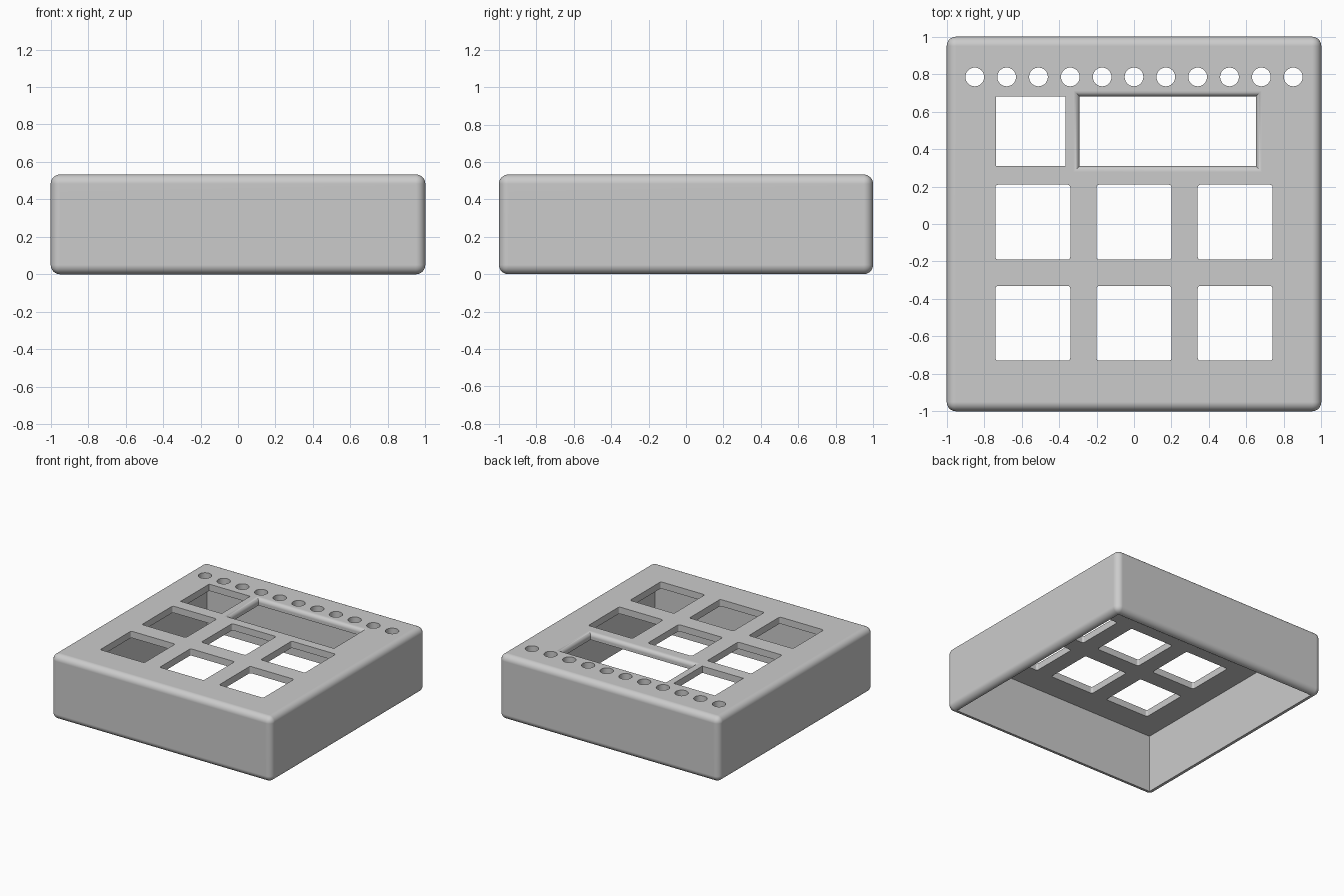
import bpy
import bmesh
import math
from mathutils import Matrix, Vector

HEIGHT, WALL, ROUND = 0.533, 0.055, 0.05

cube = bpy.data.objects.get("Cube")
if cube:
    bpy.data.objects.remove(cube, do_unlink=True)

grey = bpy.data.materials.new("plain grey")
grey.use_nodes = True
grey.diffuse_color = (0.6, 0.6, 0.6, 1)
grey.node_tree.nodes["Principled BSDF"].inputs["Base Color"].default_value = (0.6, 0.6, 0.6, 1)


def add_box(bm, x0, x1, y0, y1, z0, z1):
    size = Vector((x1 - x0, y1 - y0, z1 - z0))
    mid = Vector((x0 + x1, y0 + y1, z0 + z1)) / 2
    placing = Matrix.Translation(mid) @ Matrix.Diagonal(size).to_4x4()
    return bmesh.ops.create_cube(bm, size=1, matrix=placing)["verts"]


def make_object(name, bm):
    bmesh.ops.recalc_face_normals(bm, faces=bm.faces[:])
    mesh = bpy.data.meshes.new(name)
    bm.to_mesh(mesh)
    bm.free()
    mesh.materials.append(grey)
    obj = bpy.data.objects.new(name, mesh)
    bpy.context.collection.objects.link(obj)
    return obj


def cut(obj, cutter):
    mod = obj.modifiers.new("cut", "BOOLEAN")
    mod.operation, mod.solver, mod.object = "DIFFERENCE", "EXACT", cutter
    bpy.ops.object.modifier_apply(modifier=mod.name)
    bpy.data.objects.remove(cutter, do_unlink=True)


# Rounded outer block
bm = bmesh.new()
add_box(bm, -1, 1, -1, 1, 0, HEIGHT)
bmesh.ops.bevel(bm, geom=bm.edges[:], offset=ROUND, segments=8, profile=0.5, affect="EDGES")
case = make_object("case_cover", bm)
bpy.context.view_layer.objects.active = case
case.select_set(True)

# Hollow inside, open at the bottom
bm = bmesh.new()
inner = 1 - WALL
add_box(bm, -inner, inner, -inner, inner, -0.1, HEIGHT - WALL)
cut(case, make_object("cavity_cutter", bm))

# Openings through the top panel
bm = bmesh.new()
low, high = HEIGHT - 2 * WALL, HEIGHT + 0.1

# Six button openings with softened corners
for x in (-0.54, 0, 0.54):
    for y in (-0.53, 0.01):
        verts = add_box(bm, x - 0.2, x + 0.2, y - 0.2, y + 0.2, low, high)
        upright = [e for e in {e for v in verts for e in v.link_edges}
                   if abs(e.verts[0].co.z - e.verts[1].co.z) > 0.01]
        bmesh.ops.bevel(bm, geom=upright, offset=0.015, segments=4, profile=0.5, affect="EDGES")

# Small square opening
add_box(bm, -0.738, -0.365, 0.31, 0.68, low, high)

# Row of round holes
for i in range(11):
    bmesh.ops.create_cone(bm, cap_ends=True, segments=32, radius1=0.05, radius2=0.05,
                          depth=high - low,
                          matrix=Matrix.Translation((0.17 * (i - 5), 0.785, (low + high) / 2)))

# Display window whose top edge flares out in a quarter round
flare = 0.032
levels = [(flare, high)]
for i in range(9):
    a = math.radians(90) * i / 8
    levels.append((flare * (1 - math.sin(a)), HEIGHT - flare * (1 - math.cos(a))))
levels.append((0, low))
rings = []
for grow, z in levels:
    x0, x1, y0, y1 = -0.29 - grow, 0.65 + grow, 0.31 - grow, 0.68 + grow
    rings.append([bm.verts.new((x, y, z)) for x, y in ((x0, y0), (x1, y0), (x1, y1), (x0, y1))])
for upper, lower in zip(rings, rings[1:]):
    for k in range(4):
        n = (k + 1) % 4
        bm.faces.new((upper[k], upper[n], lower[n], lower[k]))
bm.faces.new(rings[0])
bm.faces.new(rings[-1])
cut(case, make_object("opening_cutter", bm))

# Smooth rounded edges, flat panels
bpy.ops.object.shade_smooth_by_angle(angle=math.radians(30))
weighted = case.modifiers.new("flat_panels", "WEIGHTED_NORMAL")
weighted.keep_sharp = True
